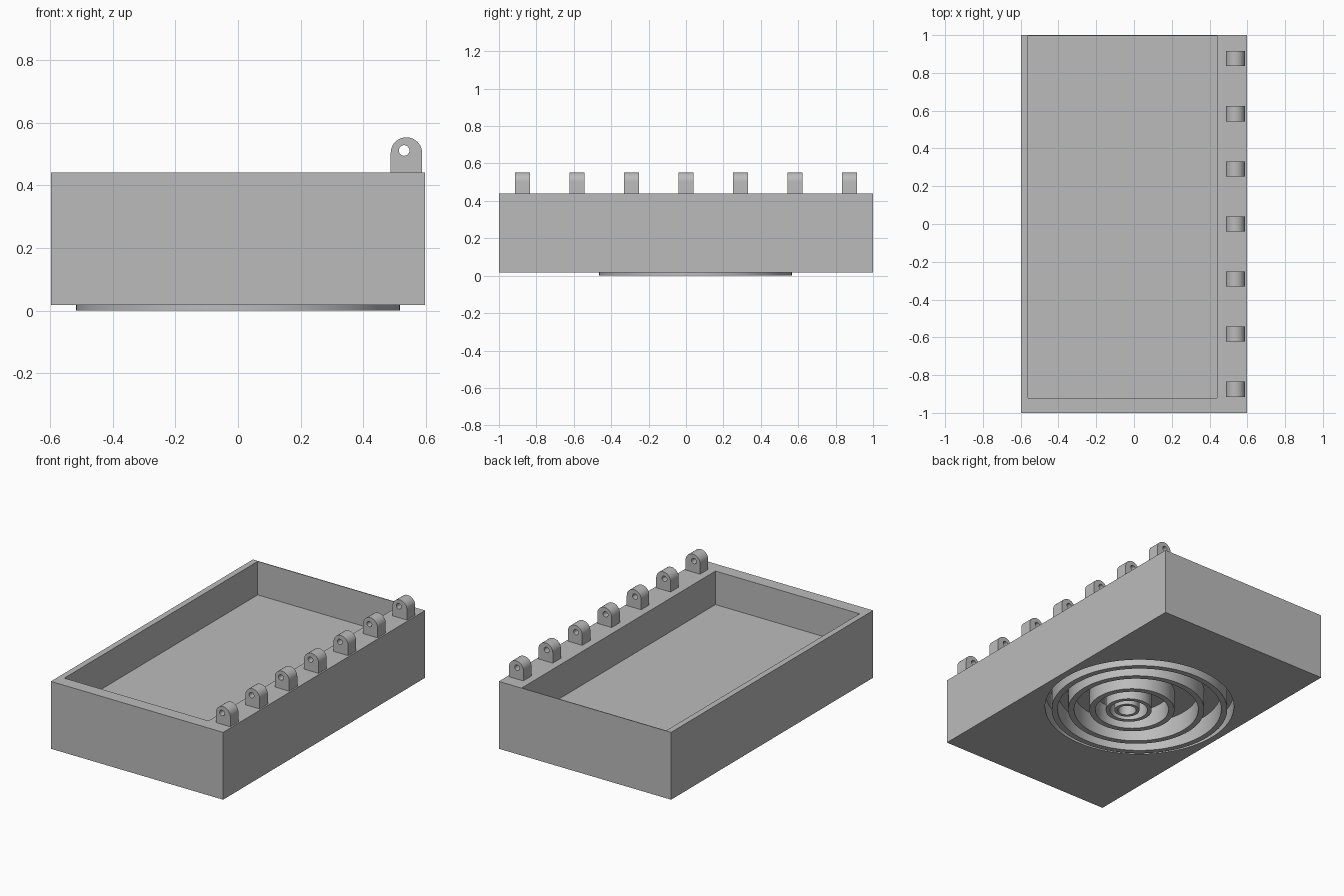
import bpy, bmesh, math
from mathutils import Matrix, Vector

if "Cube" in bpy.data.objects:
    bpy.data.objects.remove(bpy.data.objects["Cube"], do_unlink=True)

# One plain grey for the whole model
GREY = (0.5, 0.5, 0.5, 1)
grey = bpy.data.materials.new("plain grey")
grey.use_nodes = True
grey.diffuse_color = GREY
grey.node_tree.nodes["Principled BSDF"].inputs["Base Color"].default_value = GREY


def make(name, bm):
    bmesh.ops.recalc_face_normals(bm, faces=bm.faces)
    mesh = bpy.data.meshes.new(name)
    bm.to_mesh(mesh)
    bm.free()
    mesh.materials.append(grey)
    ob = bpy.data.objects.new(name, mesh)
    bpy.context.collection.objects.link(ob)
    return ob


def box(name, lo, hi):
    lo, hi = Vector(lo), Vector(hi)
    bm = bmesh.new()
    bmesh.ops.create_cube(bm, size=1)
    bmesh.ops.scale(bm, vec=hi - lo, verts=bm.verts)
    bmesh.ops.translate(bm, vec=(lo + hi) / 2, verts=bm.verts)
    return make(name, bm)


def cylinder(name, centre, radius, depth, turn=0, sides=64):
    bm = bmesh.new()
    place = Matrix.Translation(centre) @ Matrix.Rotation(turn, 4, "X")
    bmesh.ops.create_cone(bm, cap_ends=True, segments=sides, radius1=radius,
                          radius2=radius, depth=depth, matrix=place)
    return make(name, bm)


def select(ob):
    bpy.ops.object.select_all(action="DESELECT")
    ob.select_set(True)
    bpy.context.view_layer.objects.active = ob


def cut(ob, cutter):
    mod = ob.modifiers.new("cut", "BOOLEAN")
    mod.operation, mod.solver, mod.object = "DIFFERENCE", "EXACT", cutter
    select(ob)
    bpy.ops.object.modifier_apply(modifier=mod.name)
    bpy.data.objects.remove(cutter, do_unlink=True)


def smooth(ob):
    select(ob)
    bpy.ops.object.shade_smooth_by_angle(angle=math.radians(35))


def ring(name, x, y, outer, inner, low, high, sides=96):
    # Square-section ring made by spinning a profile
    bm = bmesh.new()
    corners = [(outer, low), (outer, high), (inner, high), (inner, low)]
    verts = [bm.verts.new((x + r, y, z)) for r, z in corners]
    edges = [bm.edges.new((verts[i], verts[i - 1])) for i in range(4)]
    bmesh.ops.spin(bm, geom=verts + edges, cent=(x, y, 0), axis=(0, 0, 1),
                   angle=math.tau, steps=sides, use_duplicate=False)
    bmesh.ops.remove_doubles(bm, verts=bm.verts, dist=0.0001)
    return make(name, bm)


# Open tray with an offset pocket
BASE, RIM, RECESS = 0.018, 0.44, 0.12
tray = box("tray", (-0.597, -1, BASE), (0.597, 1, RIM))
cut(tray, box("pocket", (-0.56, -0.92, 0.23), (0.44, 0.995, 0.6)))

# Round recess in the underside
cut(tray, cylinder("recess", (0, 0.05, RECESS - 0.1), 0.555, 0.2, sides=96))
smooth(tray)

# Nested rings standing in the recess, drifting off centre as they shrink
for i, (outer, wall) in enumerate([(0.516, 0.035), (0.40, 0.035), (0.25, 0.035),
                                   (0.135, 0.025), (0.073, 0.02)]):
    drift = (0.516 - outer) / 0.443
    smooth(ring(f"ring_{i + 1}", 0.05 * drift, 0.05 - 0.055 * drift,
                outer, outer - wall, 0, RECESS + 0.002))

# Hinge lug: rounded tab with a pin hole, repeated along the wide wall
bm = bmesh.new()
arc = [(0.537 + 0.05 * math.cos(math.pi * k / 24), 0.503 + 0.05 * math.sin(math.pi * k / 24))
       for k in range(25)]
profile = [(0.487, RIM - 0.002), (0.587, RIM - 0.002)] + arc
face = bm.faces.new([bm.verts.new((x, -0.915, z)) for x, z in profile])
tab = bmesh.ops.extrude_face_region(bm, geom=[face])["geom"]
bmesh.ops.translate(bm, vec=(0, 0.08, 0), verts=[v for v in tab if isinstance(v, bmesh.types.BMVert)])
lugs = make("hinge_lugs", bm)
cut(lugs, cylinder("pin_hole", (0.53, -0.875, 0.511), 0.017, 0.3, math.pi / 2, 32))
smooth(lugs)
row = lugs.modifiers.new("row", "ARRAY")
row.count = 7
row.use_relative_offset = False
row.use_constant_offset = True
row.constant_offset_displace = (0, 0.2917, 0)
